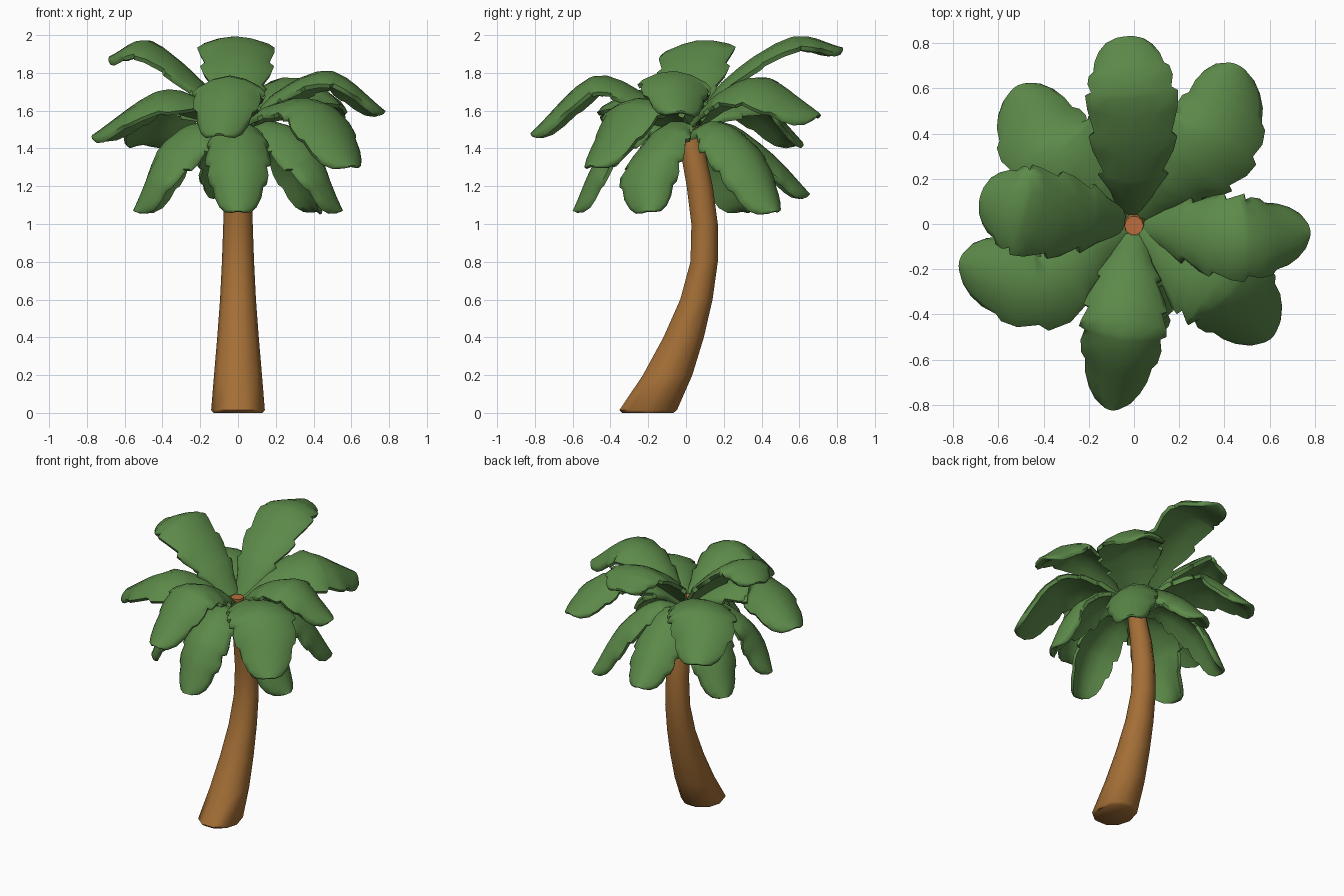
import bpy, bmesh, math
from mathutils import Vector

if "Cube" in bpy.data.objects:
    bpy.data.objects.remove(bpy.data.objects["Cube"])


def material(name, col):
    m = bpy.data.materials.new(name)
    m.diffuse_color = (*col, 1)
    m.use_nodes = True
    m.node_tree.nodes["Principled BSDF"].inputs["Base Color"].default_value = m.diffuse_color
    return m


GREEN = material("leaf_green", (0.106, 0.25, 0.066))
BROWN = material("bark_brown", (0.37, 0.158, 0.037))
ORANGE = material("heart_orange", (0.5, 0.15, 0.045))


def skin(name, rings, mat, angle, cap_mat=None):
    """Closed tube through a list of equally sized point rings."""
    bm = bmesh.new()
    vs = [[bm.verts.new(p) for p in r] for r in rings]
    n = len(rings[0])
    for a, b in zip(vs, vs[1:]):
        for i in range(n):
            bm.faces.new((a[i], a[(i + 1) % n], b[(i + 1) % n], b[i]))
    bm.faces.new(vs[0])
    cap = bm.faces.new(vs[-1])
    if cap_mat:
        cap.material_index = 1
    bmesh.ops.recalc_face_normals(bm, faces=bm.faces)
    me = bpy.data.meshes.new(name)
    bm.to_mesh(me)
    bm.free()
    me.materials.append(mat)
    if cap_mat:
        me.materials.append(cap_mat)
    ob = bpy.data.objects.new(name, me)
    bpy.context.collection.objects.link(ob)
    bpy.context.view_layer.objects.active = ob
    ob.select_set(True)
    bpy.ops.object.shade_smooth_by_angle(angle=math.radians(angle))
    ob.select_set(False)


# Curved trunk: height, front edge y, back edge y, half width
TRUNK = [(0.0, -0.345, -0.06, 0.13), (0.015, -0.36, -0.04, 0.142), (0.2, -0.235, 0.04, 0.127),
         (0.4, -0.125, 0.1, 0.11), (0.6, -0.035, 0.145, 0.095), (0.8, 0.02, 0.172, 0.085),
         (1.0, 0.025, 0.172, 0.078), (1.2, 0.0, 0.145, 0.072), (1.4, -0.035, 0.1, 0.06),
         (1.55, -0.05, 0.035, 0.042)]
skin("trunk", [[(rx * math.cos(a), (y0 + y1) / 2 + (y1 - y0) / 2 * math.sin(a), z)
                for a in (math.tau * i / 10 for i in range(10))]
               for z, y0, y1, rx in TRUNK], BROWN, 50, ORANGE)

# Jagged leaf outline: position along the leaf, half width (1 = full)
OUTLINE = [(0, .36), (.14, .52), (.26, .78), (.29, .66), (.4, .9), (.46, .98), (.48, .86),
           (.58, 1), (.66, 1.03), (.685, .89), (.76, .95), (.82, .9), (.84, .79), (.9, .73),
           (.95, .6), (.985, .42), (1, .2)]


def catmull(p, t):
    """Point on a smooth curve through all points of p."""
    q = [p[0] * 2 - p[1]] + p + [p[-1] * 2 - p[-2]]
    s = min(t * (len(p) - 1), len(p) - 1.0001)
    i = int(s)
    f = s - i
    a, b, c, d = q[i:i + 4]
    return 0.5 * (2 * b + (c - a) * f + (2 * a - 5 * b + 4 * c - d) * f * f
                  + (3 * b - a - 3 * c + d) * f ** 3)


def frond(name, az, tip_az, path, width, droop, roll=0.0, thick=0.045):
    pts = []
    for i, (r, z) in enumerate(path):
        a = math.radians(tip_az if i == len(path) - 1 else az)
        pts.append(Vector((r * math.cos(a), r * math.sin(a), z)))
    rings = []
    for t, w in OUTLINE:
        c = catmull(pts, t)
        tan = (catmull(pts, min(t + .02, 1)) - catmull(pts, max(t - .02, 0))).normalized()
        side = tan.cross(Vector((0, 0, 1))).normalized()
        up = side.cross(tan)
        th = thick * min(1, w * 1.6)
        ring = []
        # Arched top side, then the underside going back
        for u, low in ((-1, .2), (-.85, 0), (-.45, 0), (0, 0), (.45, 0), (.85, 0), (1, .2),
                       (.95, .8), (.45, 1), (0, 1), (-.45, 1), (-.95, .8)):
            ring.append(c + side * (u * w * width) + tan * (0.03 * abs(u) ** 3 * (1 - t))
                        + up * (roll * u * w * width - droop * w * abs(u) ** 1.8 - th * low))
        rings.append(ring)
    skin(name, rings, GREEN, 60)


# Upper crown: direction, tip direction, path (radius, height), half width, droop, roll
UPPER = [
    ("back", 91, 93, [(.04, 1.54), (.22, 1.78), (.56, 1.99), (.83, 1.935)], .2, .05, 0),
    ("left_high", 173, 169, [(.04, 1.55), (.2, 1.76), (.48, 1.97), (.69, 1.89)], .2, .05, .12),
    ("right", -7, -2, [(.04, 1.53), (.22, 1.71), (.5, 1.81), (.78, 1.6)], .19, .07, .05),
    ("left_low", 210, 192, [(.04, 1.52), (.25, 1.67), (.5, 1.7), (.79, 1.47)], .22, .09, .05),
    ("front", 264, 263, [(.04, 1.53), (.22, 1.69), (.5, 1.78), (.83, 1.48)], .19, .08, 0),
    ("front_right", -36, -40, [(.04, 1.53), (.25, 1.64), (.52, 1.64), (.79, 1.31)], .22, .07, -.05),
    ("back_left", 137, 130, [(.04, 1.53), (.25, 1.65), (.52, 1.68), (.8, 1.43)], .225, .08, 0),
    ("back_right", 48, 57, [(.04, 1.54), (.25, 1.7), (.53, 1.77), (.84, 1.58)], .22, .08, -.22),
]
for nm, a, b, path, w, droop, roll in UPPER:
    frond("frond_" + nm, a, b, path, w, droop, roll)

# Lower crown: six drooping leaves (direction, tip direction, reach, tip height, roll)
LOWER = [(270, 270, .6, 1.07, 0), (-25, -20, .59, 1.07, -.25), (48, 48, .64, 1.07, -.2),
         (96, 96, .66, 1.16, 0), (150, 150, .61, 1.07, 0), (205, 200, .59, 1.07, .25)]
for i, (a, b, r, end, roll) in enumerate(LOWER):
    frond(f"lower_frond_{i + 1}", a, b,
          [(.03, 1.49), (.21, 1.54), (.45, 1.38), (r, end)], .17, .08, roll)
